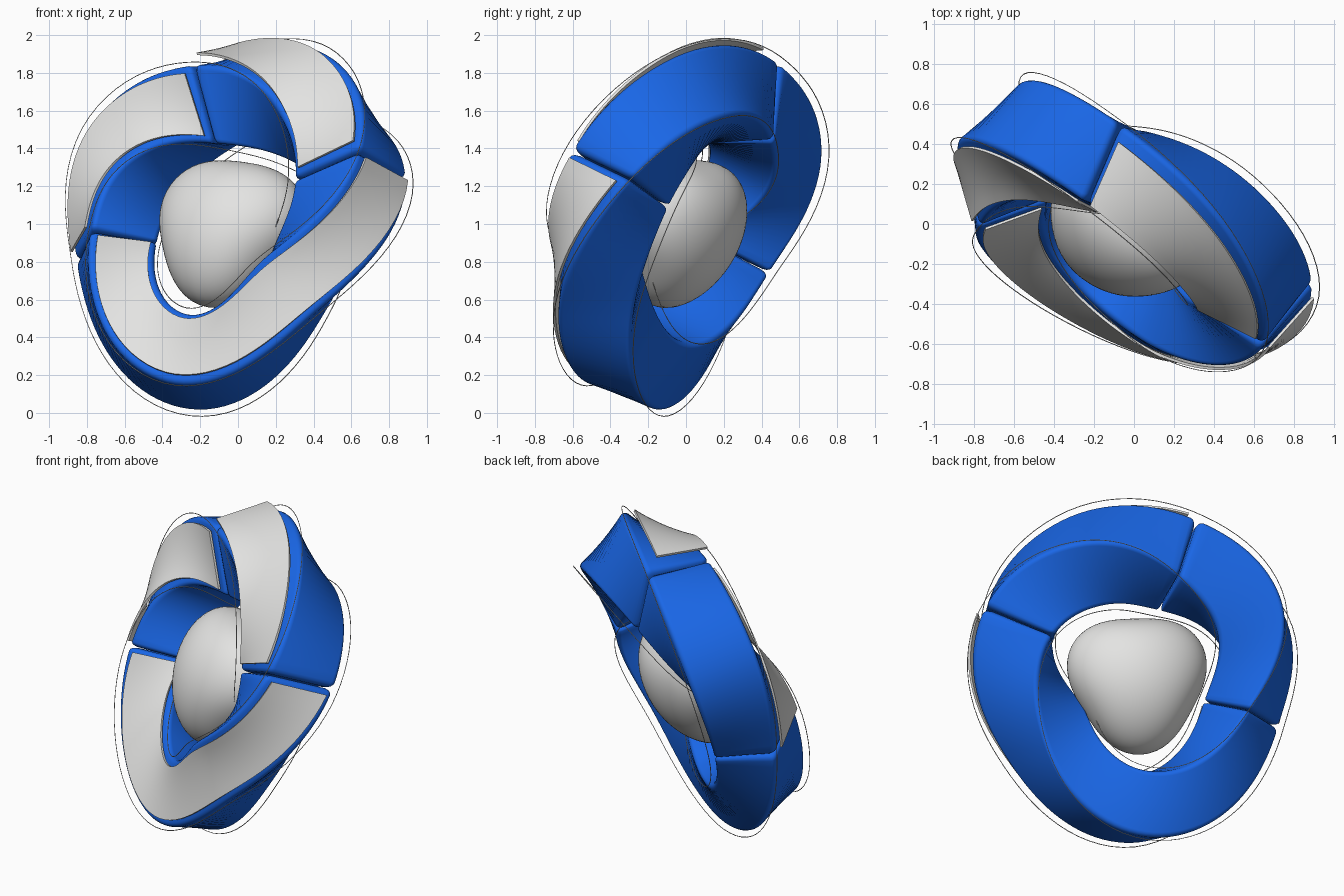
import bpy, bmesh, math
from mathutils import Vector

if "Cube" in bpy.data.objects:
    bpy.data.objects.remove(bpy.data.objects["Cube"])

# Tilted ring frame: N is the ring axis (towards the front), E1/E2 span its plane
N = Vector((-0.47, -0.79, 0.40)).normalized()
E1 = Vector((-0.88, 0.39, -0.27))
E1 = (E1 - N * E1.dot(N)).normalized()
E2 = E1.cross(N)
CENTRE = Vector((-0.055, -0.06, 1.01))
CORNER_ANGLE = -67    # lowest corner of the rounded triangle

# Around the ring: angle, radius, height, half side, extra twist, radial squash
STATIONS = [
    (-67, 0.775, -0.085, 0.198, -4, 1.0),
    (2.5, 0.668, -0.005, 0.204, 3, 0.84),
    (47, 0.760, -0.018, 0.220, 0, 0.96),
    (90, 0.718, 0.000, 0.215, -2, 1.0),
    (135, 0.742, 0.000, 0.218, -5, 1.0),
    (178, 0.747, 0.012, 0.217, -8, 1.0),
    (233, 0.630, 0.015, 0.200, -15, 1.0),
]


def material(name, rgb):
    m = bpy.data.materials.new(name)
    m.diffuse_color = (*rgb, 1)
    m.use_nodes = True
    m.node_tree.nodes["Principled BSDF"].inputs["Base Color"].default_value = m.diffuse_color
    return m


BLUE = material("blue", (0.010, 0.135, 0.80))
LIGHT = material("light_grey", (0.77, 0.77, 0.76))


def radial(deg):
    a = math.radians(deg)
    return E1 * math.cos(a) + E2 * math.sin(a)


def station(i):
    turn, k = divmod(i, len(STATIONS))
    s = STATIONS[k]
    return (s[0] + 360 * turn, *s[1:])


def ring_shape(deg):
    """Smooth periodic interpolation of the stations."""
    d = (deg + 67) % 360 - 67
    i = 0
    while station(i + 1)[0] <= d:
        i += 1
    p0, p1, p2, p3 = (station(i + k) for k in (-1, 0, 1, 2))
    h = p2[0] - p1[0]
    t = (d - p1[0]) / h
    out = []
    for c in range(1, 6):
        m1 = (p2[c] - p0[c]) / (p2[0] - p0[0]) * h
        m2 = (p3[c] - p1[c]) / (p3[0] - p1[0]) * h
        out.append((2*t**3 - 3*t**2 + 1) * p1[c] + (t**3 - 2*t**2 + t) * m1
                   + (3*t**2 - 2*t**3) * p2[c] + (t**3 - t**2) * m2)
    return out


def ring_point(deg, turn, across, out):
    """Point in the twisting section; offsets are functions of the half side."""
    radius, height, half, twist, squash = ring_shape(deg)
    psi = math.radians(-49 - 0.75 * (deg - 2.5) + twist + turn)
    a, o = across(half), out(half)
    up = o * math.cos(psi) - a * math.sin(psi)
    away = (o * math.sin(psi) + a * math.cos(psi)) * squash
    return CENTRE + radial(deg) * (radius + away) + N * (height + up)


def finish(name, bm, mat):
    bmesh.ops.recalc_face_normals(bm, faces=bm.faces)
    me = bpy.data.meshes.new(name)
    bm.to_mesh(me)
    bm.free()
    me.materials.append(mat)
    ob = bpy.data.objects.new(name, me)
    bpy.context.collection.objects.link(ob)
    bpy.ops.object.select_all(action='DESELECT')
    ob.select_set(True)
    bpy.context.view_layer.objects.active = ob
    bpy.ops.object.shade_smooth_by_angle(angle=math.radians(40))


def loft(name, loops, mat):
    """Skin a row of closed loops and cap both ends."""
    bm = bmesh.new()
    rows = [[bm.verts.new(p) for p in loop] for loop in loops]
    n = len(rows[0])
    for a, b in zip(rows, rows[1:]):
        for i in range(n):
            j = (i + 1) % n
            bm.faces.new((a[i], a[j], b[j], b[i]))
    bm.faces.new(rows[0])
    bm.faces.new(rows[-1])
    finish(name, bm, mat)


def rounded_square(inset, rad=0.03, steps=4):
    """Corner signs with the offset from the half side."""
    pts = []
    for k, (sx, sy) in enumerate(((1, 1), (-1, 1), (-1, -1), (1, -1))):
        for i in range(steps + 1):
            a = math.radians(90 * k + 90 * i / steps)
            pts.append((sx, rad * math.cos(a) - sx * (rad + inset),
                        sy, rad * math.sin(a) - sy * (rad + inset)))
    return pts


def ring_segment(name, start, end):
    # softened ends leave a groove at each joint
    ends = ((0, 0.032), (0.5, 0.014), (1.2, 0.004), (2.2, 0))
    steps = int((end - start) / 3)
    a, b = start + 0.25, end - 0.25
    rings = [(a + d, s) for d, s in ends]
    rings += [(a + 2.2 + (b - a - 4.4) * i / steps, 0) for i in range(1, steps)]
    rings += [(b - d, s) for d, s in reversed(ends)]
    loft(name, [[ring_point(t, 0, lambda h: sx * h + dx, lambda h: sy * h + dy)
                 for sx, dx, sy, dy in rounded_square(s)] for t, s in rings], BLUE)


def cover_plate(name, inner_end, outer_end, turn, lift, shift=0):
    # thin plate over one face, lifting slightly towards its outer end
    steps, cols, thick = 48, 8, 0.014
    loops = []
    for i in range(steps + 1):
        f = i / steps
        t = inner_end + (outer_end - inner_end) * f
        low = 0.010 + lift * f
        xs = [2 * c / cols - 1 for c in range(cols + 1)]
        loops.append([ring_point(t, turn, lambda h: x * (h - 0.04) + shift * f,
                                 lambda h: h + level)
                      for level, row in ((low, xs), (low + thick, xs[::-1]))
                      for x in row])
    loft(name, loops, LIGHT)


# Joints of the three ring segments
LEFT, TOP, RIGHT = 2.5, 89.5, 178
ring_segment("left_segment", LEFT, TOP)
ring_segment("top_segment", TOP, RIGHT)
ring_segment("bottom_segment", RIGHT - 360, LEFT)

# Cover plates, one on each segment
cover_plate("left_plate", TOP - 3.5, LEFT + 2, 90, 0.015)
cover_plate("top_plate", RIGHT - 4, TOP + 3, 180, 0.045, -0.03)
cover_plate("bottom_plate", LEFT - 3, RIGHT - 360 + 2.5, 0, 0.010)

# Rounded three-cornered core
bm = bmesh.new()
bmesh.ops.create_uvsphere(bm, u_segments=60, v_segments=36, radius=1)
for v in bm.verts:
    flat = math.hypot(v.co.x, v.co.y)
    deg = math.degrees(math.atan2(v.co.y, v.co.x))
    lobe = 0.037 * flat ** 2 * math.cos(math.radians(3 * (deg - CORNER_ANGLE)))
    v.co = (Vector((-0.05, -0.028, 0.973)) + radial(deg) * flat * (0.403 + lobe)
            + N * v.co.z * 0.30)
finish("core", bm, LIGHT)

# Fine wire that follows the section corner four times around the ring
cu = bpy.data.curves.new("edge_wire", 'CURVE')
cu.dimensions = '3D'
cu.bevel_depth = 0.0025
cu.bevel_resolution = 0
sp = cu.splines.new('POLY')
sp.points.add(359)
for i, p in enumerate(sp.points):
    p.co = (*ring_point(i * 4, 0, lambda h: h + 0.02, lambda h: h + 0.02), 1)
sp.use_cyclic_u = True
cu.materials.append(LIGHT)
bpy.context.collection.objects.link(bpy.data.objects.new("edge_wire", cu))
